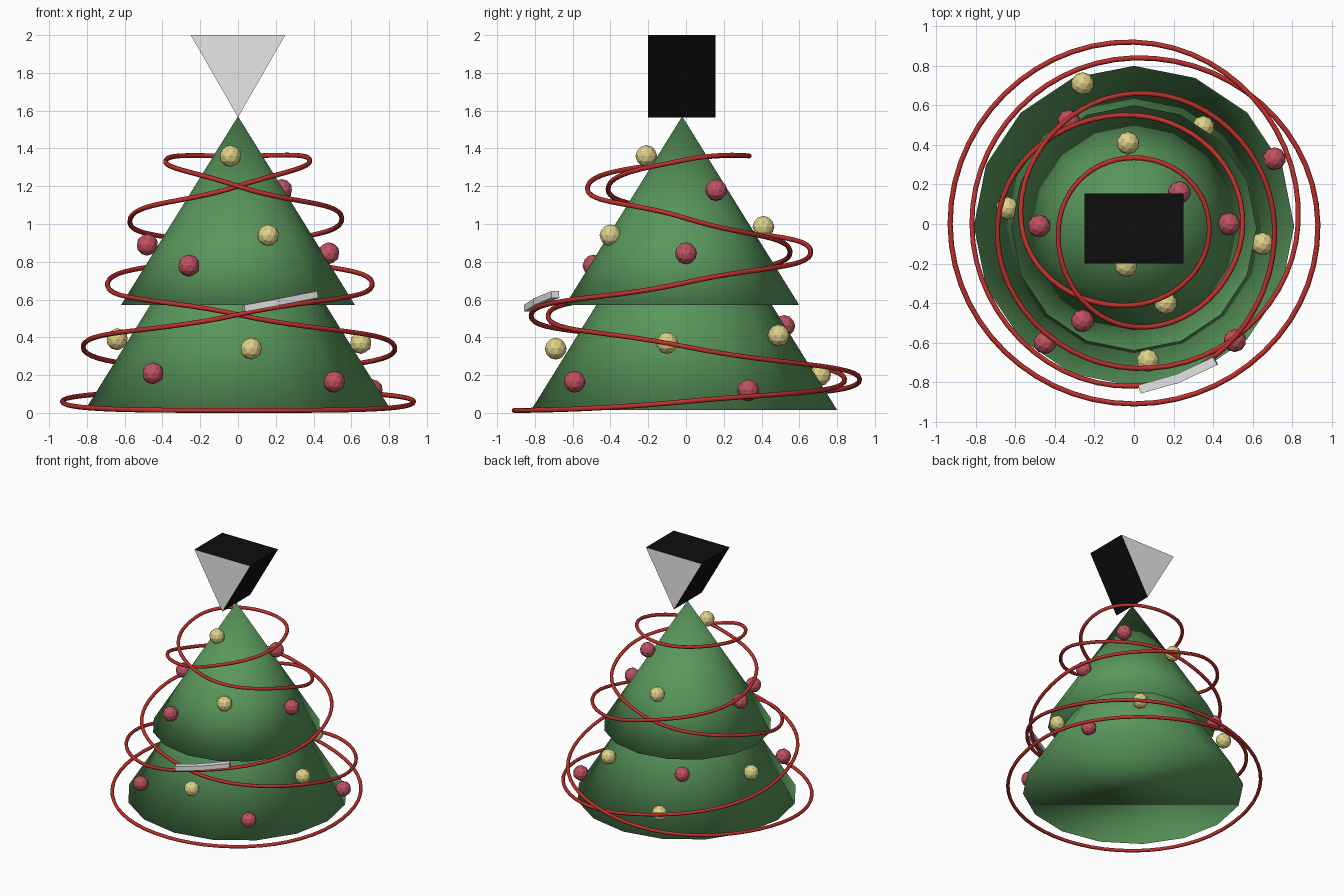
import bpy, bmesh, math
from mathutils import Matrix, Vector, Euler

old = bpy.data.objects.get("Cube")
if old:
    bpy.data.objects.remove(old, do_unlink=True)


def material(name, rgb):
    m = bpy.data.materials.new(name)
    m.use_nodes = True
    m.diffuse_color = (*rgb, 1)
    m.node_tree.nodes["Principled BSDF"].inputs["Base Color"].default_value = (*rgb, 1)
    return m


green = material("fir green", (0.1, 0.31, 0.105))
red = material("bauble red", (0.52, 0.085, 0.12))
yellow = material("bauble yellow", (0.74, 0.65, 0.25))
wire_red = material("garland red", (0.52, 0.03, 0.025))
grey = material("pale grey", (0.8, 0.8, 0.8))
black = material("black", (0.004, 0.004, 0.004))


def add_object(name, bm, *mats, smooth=False):
    bmesh.ops.recalc_face_normals(bm, faces=bm.faces)
    mesh = bpy.data.meshes.new(name)
    bm.to_mesh(mesh)
    bm.free()
    for m in mats:
        mesh.materials.append(m)
    for p in mesh.polygons:
        p.use_smooth = smooth
    ob = bpy.data.objects.new(name, mesh)
    bpy.context.collection.objects.link(ob)
    return ob


# Foliage tiers: sixteen-sided cones with one extra loop part way up
def tier(name, radius, bottom, top, loop, y):
    bm = bmesh.new()
    rings = []
    for t in (0, loop):
        ring = []
        for i in range(16):
            a = math.tau * i / 16
            r = radius * (1 - t)
            z = bottom + (top - bottom) * t
            ring.append(bm.verts.new((r * math.cos(a), y + r * math.sin(a), z)))
        rings.append(ring)
    tip = bm.verts.new((0, y, top))
    bm.faces.new(rings[0])
    for i in range(16):
        j = (i + 1) % 16
        bm.faces.new((rings[0][i], rings[0][j], rings[1][j], rings[1][i]))
        bm.faces.new((rings[1][i], rings[1][j], tip))
    add_object(name, bm, green, smooth=True)


tier("lower_foliage", 0.81, 0.015, 1.32, 0.45, -0.01)
tier("upper_foliage", 0.62, 0.57, 1.57, 0.36, -0.02)

# Topper: upside-down triangular prism, grey ends and black sides
bm = bmesh.new()
ends = [[bm.verts.new((x, y, z)) for x, z in ((-0.25, 2), (0.25, 2), (0, 1.565))]
        for y in (-0.2, 0.155)]
bm.faces.new(ends[0])
bm.faces.new(ends[1])
for i in range(3):
    j = (i + 1) % 3
    bm.faces.new((ends[0][i], ends[0][j], ends[1][j], ends[1][i]))
topper = add_object("topper", bm, black, grey)
for p in topper.data.polygons:
    p.material_index = int(abs(p.normal.y) > 0.5)

# Baubles: faceted balls
baubles = {
    "yellow_bauble": (yellow, (
        (-0.04, -0.21, 1.36), (0.16, -0.4, 0.94), (0.07, -0.69, 0.34), (-0.64, 0.08, 0.39),
        (0.65, -0.1, 0.37), (0.35, 0.49, 0.41), (-0.03, 0.41, 0.985), (-0.26, 0.71, 0.2))),
    "red_bauble": (red, (
        (-0.26, -0.49, 0.78), (-0.48, -0.01, 0.89), (0.48, 0, 0.845), (0.23, 0.16, 1.18),
        (-0.45, -0.6, 0.21), (0.51, -0.59, 0.165), (0.71, 0.33, 0.12), (-0.33, 0.52, 0.46))),
}
for name, (mat, places) in baubles.items():
    for place in places:
        bm = bmesh.new()
        bmesh.ops.create_icosphere(bm, subdivisions=2, radius=0.058,
                                   matrix=Matrix.Translation(place))
        add_object(name, bm, mat)

# Garland: one closed wire winding up one way and back down the other
heights = (0.06, 0.18, 0.35, 0.52, 0.69, 0.86, 1.03, 1.2, 1.34)
rise = (0.93, 0.84, 0.82, 0.82, 0.71, 0.66, 0.57, 0.41, 0.38)
fall = (0.93, 0.92, 0.83, 0.73, 0.69, 0.55, 0.55, 0.52, 0.38)


def wind(radii, side):
    pts = []
    for k, (r, z) in enumerate(zip(radii, heights), 1):
        a = k * math.pi / 2
        pts.append((side * r * math.sin(a), -r * math.cos(a), z))
    return pts


path = [(0, -0.91, 0.013), *wind(rise, 1), (0, 0.335, 1.36), *reversed(wind(fall, -1))]
curve = bpy.data.curves.new("garland", "CURVE")
curve.dimensions = "3D"
curve.bevel_depth = 0.013
curve.bevel_resolution = 2
curve.resolution_u = 14
spline = curve.splines.new("BEZIER")
spline.bezier_points.add(len(path) - 1)
spline.use_cyclic_u = True
for bp, co in zip(spline.bezier_points, path):
    bp.co = co
    bp.handle_left_type = bp.handle_right_type = "AUTO"
curve.materials.append(wire_red)
bpy.context.collection.objects.link(bpy.data.objects.new("garland", curve))

# Clip: two small blocks strung on the front of the garland
for name, place, length, yaw in (("clip_right", (0.12, -0.81, 0.57), 0.19, 16),
                                 ("clip_left", (0.31, -0.74, 0.607), 0.23, 25)):
    bm = bmesh.new()
    turn = Euler((0, math.radians(-10), math.radians(yaw))).to_matrix().to_4x4()
    bmesh.ops.create_cube(bm, size=1, matrix=Matrix.Translation(place) @ turn
                          @ Matrix.Diagonal(Vector((length, 0.045, 0.036, 1))))
    add_object(name, bm, grey)
